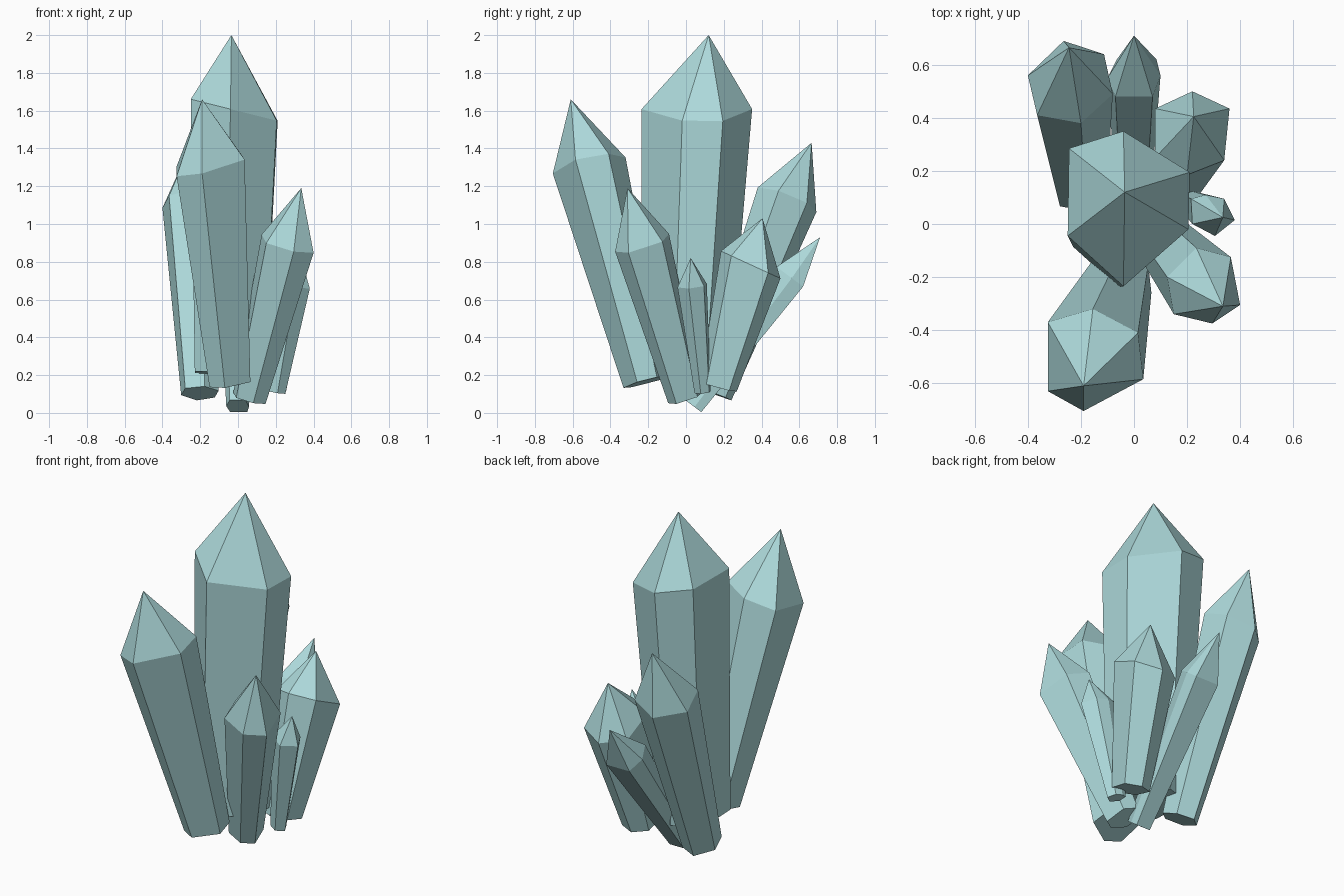
import bpy, bmesh
from mathutils import Vector

if "Cube" in bpy.data.objects:
    bpy.data.objects.remove(bpy.data.objects["Cube"])

mat = bpy.data.materials.new("pale_teal")
mat.diffuse_color = (0.42, 0.70, 0.71, 1)
mat.use_nodes = True
mat.node_tree.nodes["Principled BSDF"].inputs["Base Color"].default_value = mat.diffuse_color


def crystal(name, tip, shoulder_z, outline, base, taper, slope=None):
    """Six-sided tapered shaft with a pointed cap; outline is the shoulder seen from above."""
    cx = sum(p[0] for p in outline) / 6
    cy = sum(p[1] for p in outline) / 6
    axis = Vector((cx, cy, shoulder_z)) - Vector(base)
    tilt = (-axis.x / axis.z, -axis.y / axis.z)      # plane square to the shaft
    top = slope or tilt
    bm = bmesh.new()
    upper, lower = [], []
    for x, y in outline:
        dx, dy = x - cx, y - cy
        upper.append(bm.verts.new((x, y, shoulder_z + top[0] * dx + top[1] * dy)))
        off = Vector((dx, dy, tilt[0] * dx + tilt[1] * dy)) * taper
        lower.append(bm.verts.new(Vector(base) + off))
    apex = bm.verts.new(tip)
    bm.faces.new(lower)
    for i in range(6):
        j = (i + 1) % 6
        bm.faces.new((lower[i], lower[j], upper[j], upper[i]))
        bm.faces.new((upper[i], upper[j], apex))
    bmesh.ops.recalc_face_normals(bm, faces=bm.faces)
    me = bpy.data.meshes.new(name)
    bm.to_mesh(me)
    bm.free()
    me.materials.append(mat)
    bpy.context.collection.objects.link(bpy.data.objects.new(name, me))


# Tall central crystal
crystal("main_crystal", (-.035, .12, 2), 1.605,
        [(-.04, .35), (.21, .195), (.205, -.02), (-.04, -.235), (-.25, -.045), (-.245, .285)],
        (-.05, .02, .21), .8, (-.25, 0))
# Leaning front crystal
crystal("front_crystal", (-.19, -.61, 1.66), 1.315,
        [(-.325, -.37), (-.155, -.32), (.015, -.41), (.035, -.585), (-.19, -.705), (-.325, -.63)],
        (-.05, -.21, .165), .6, (.22, .2))
# Leaning back left crystal
crystal("back_left_crystal", (-.245, .665, 1.43), 1.13,
        [(-.265, .69), (-.113, .64), (-.08, .49), (-.2, .38), (-.365, .41), (-.40, .56)],
        (-.2, .14, .105), .62, (.2, -.38))
# Strongly tilted back crystal
crystal("back_crystal", (0, .71, .93), .72,
        [(.085, .62), (.10, .56), (.07, .48), (-.07, .48), (-.1, .55), (-.065, .62)],
        (0, .04, .035), .6)
# Back right crystal
crystal("back_right_crystal", (.225, .405, 1.03), .785,
        [(.22, .50), (.36, .435), (.34, .24), (.2, .185), (.08, .25), (.08, .435)],
        (.165, .17, .14), .62, (0, -.46))
# Front right crystal
crystal("front_right_crystal", (.335, -.31, 1.19), .9,
        [(.365, -.125), (.40, -.305), (.295, -.375), (.15, -.34), (.125, -.2), (.235, -.09)],
        (.06, -.01, .08), .62)
# Small right crystal
crystal("small_right_crystal", (.335, .025, .82), .675,
        [(.34, .095), (.38, .015), (.305, -.045), (.22, 0), (.215, .095), (.27, .11)],
        (.2, .095, .11), .55)
